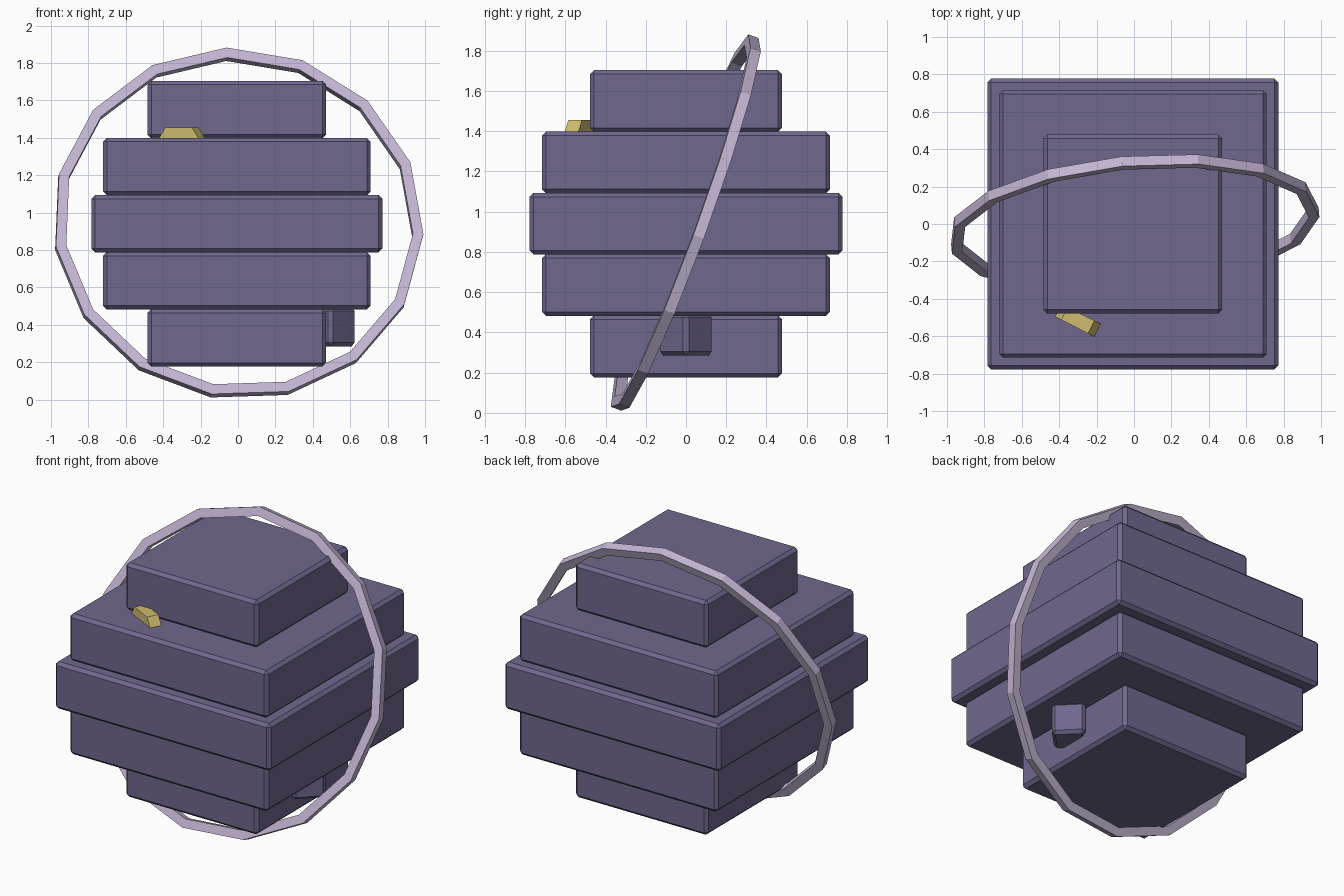
import bpy
import bmesh
from math import radians, sin, cos, pi
from mathutils import Matrix, Vector

default = bpy.data.objects.get("Cube")
if default:
    bpy.data.objects.remove(default, do_unlink=True)


def make_material(name, color):
    mat = bpy.data.materials.new(name)
    mat.use_nodes = True
    mat.diffuse_color = (*color, 1)
    mat.node_tree.nodes["Principled BSDF"].inputs["Base Color"].default_value = (*color, 1)
    return mat


purple = make_material("dusky purple", (0.162, 0.138, 0.27))
lilac = make_material("pale lilac", (0.56, 0.47, 0.66))
gold = make_material("soft gold", (0.62, 0.5, 0.16))


def finish(name, bm, mat):
    bmesh.ops.recalc_face_normals(bm, faces=bm.faces)
    mesh = bpy.data.meshes.new(name)
    bm.to_mesh(mesh)
    bm.free()
    mesh.materials.append(mat)
    obj = bpy.data.objects.new(name, mesh)
    bpy.context.collection.objects.link(obj)
    return obj


def add_box(bm, size, matrix):
    bmesh.ops.create_cube(bm, size=1, matrix=matrix @ Matrix.Diagonal((*size, 1)))


def chamfered_box(name, size, center, turn=0):
    bm = bmesh.new()
    add_box(bm, size, Matrix.Translation(center) @ Matrix.Rotation(turn, 4, "Z"))
    obj = finish(name, bm, purple)
    bevel = obj.modifiers.new("chamfer", "BEVEL")
    bevel.width = 0.02
    bevel.segments = 1
    return obj


# Stacked square slabs forming a stepped globe
LAYER = 0.305
for i, (name, width) in enumerate([
        ("bottom_slab", 0.955), ("lower_slab", 1.43), ("middle_slab", 1.555),
        ("upper_slab", 1.43), ("top_slab", 0.955)]):
    chamfered_box(name, (width, width, LAYER + 0.002),
                  (-0.006, 0, 0.178 + LAYER * (i + 0.5)))

# Small block tucked under the lower slab
chamfered_box("side_block", (0.2, 0.2, 0.21), (0.495, 0, 0.39), radians(45))

# Tilted orbit ring of straight bars
SIDES, RADIUS, BAR = 15, 0.965, 0.055
STEP = 2 * pi / SIDES
tilt = (Matrix.Translation((0, 0, 0.94)) @ Matrix.Rotation(radians(5), 4, "Z")
        @ Matrix.Rotation(radians(-20), 4, "X"))
bm = bmesh.new()
for i in range(SIDES):
    angle = radians(-4) + STEP * (i + 0.5)
    place = Matrix.Rotation(-angle, 4, "Y") @ Matrix.Translation((RADIUS * cos(STEP / 2), 0, 0))
    add_box(bm, (BAR, BAR, 2 * RADIUS * sin(STEP / 2) + 0.012), tilt @ place)
finish("orbit_ring", bm, lilac)

# Gold arch resting on the ledge, partly sunk into the top slab
bm = bmesh.new()
place = Matrix.Translation((-0.3, -0.515, 1.38)) @ Matrix.Rotation(radians(-27), 4, "Z")
profile = [(-0.13, 0), (-0.08, 0.075), (0.08, 0.075), (0.13, 0)]
face = bm.faces.new([bm.verts.new(place @ Vector((x, -0.038, z))) for x, z in profile])
side = bmesh.ops.extrude_face_region(bm, geom=[face])["geom"]
bmesh.ops.translate(bm, vec=place.to_3x3() @ Vector((0, 0.076, 0)),
                    verts=[v for v in side if isinstance(v, bmesh.types.BMVert)])
finish("gold_arch", bm, gold)
